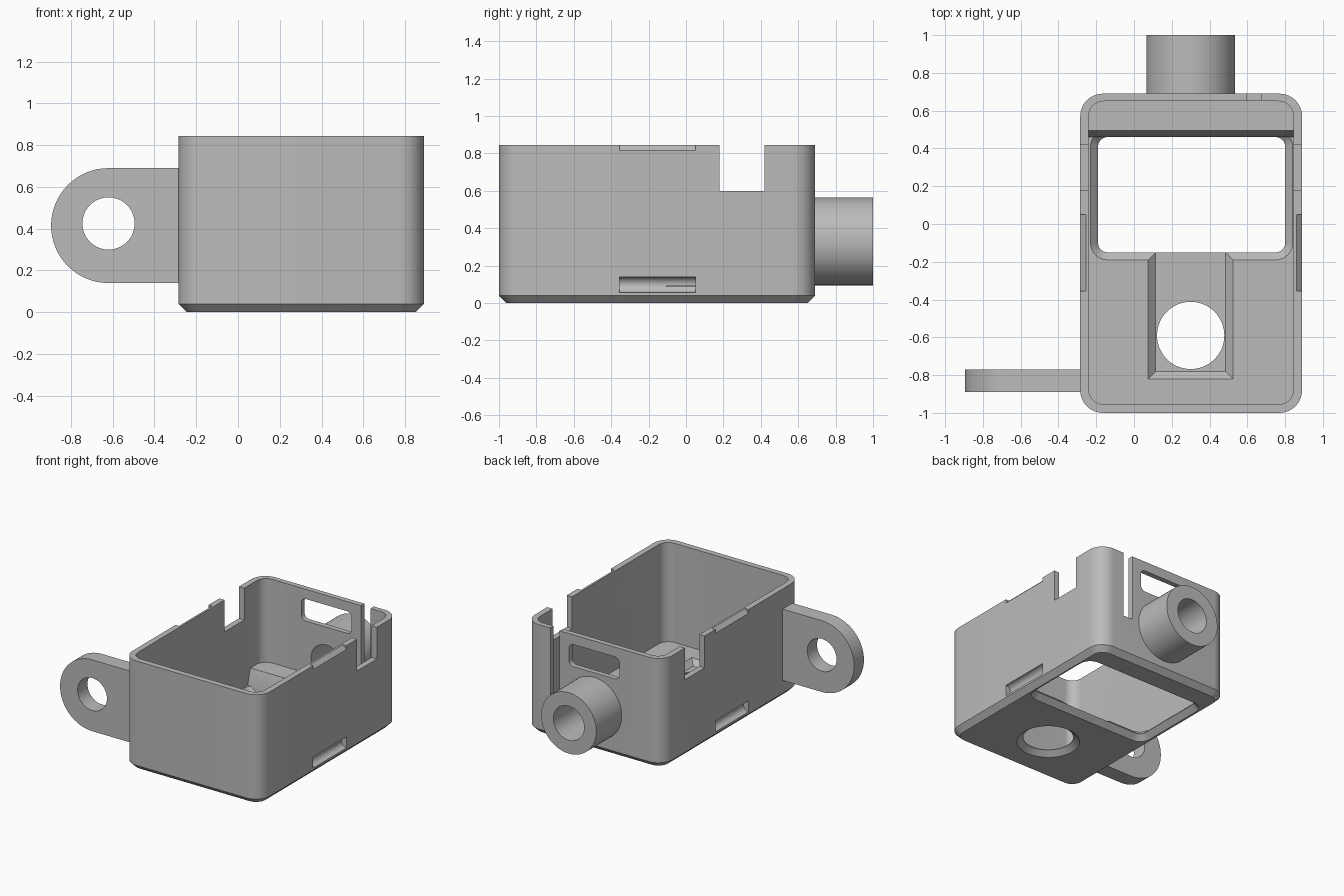
import bpy, bmesh
from math import cos, sin, pi, radians
from mathutils import Matrix

cube = bpy.data.objects.get("Cube")
if cube:
    bpy.data.objects.remove(cube, do_unlink=True)

grey = bpy.data.materials.new("plain grey")
grey.use_nodes = True
grey.diffuse_color = (0.5, 0.5, 0.5, 1)
grey.node_tree.nodes["Principled BSDF"].inputs["Base Color"].default_value = (0.5, 0.5, 0.5, 1)


def finish(name, bm):
    bmesh.ops.recalc_face_normals(bm, faces=bm.faces)
    mesh = bpy.data.meshes.new(name)
    bm.to_mesh(mesh)
    bm.free()
    mesh.materials.append(grey)
    ob = bpy.data.objects.new(name, mesh)
    bpy.context.collection.objects.link(ob)
    return ob


def loft(name, rings):
    """Closed solid through a list of point rings."""
    bm = bmesh.new()
    loops = [[bm.verts.new(p) for p in ring] for ring in rings]
    n = len(loops[0])
    for a, b in zip(loops, loops[1:]):
        for i in range(n):
            j = (i + 1) % n
            bm.faces.new((a[i], a[j], b[j], b[i]))
    bm.faces.new(loops[0])
    bm.faces.new(loops[-1])
    return finish(name, bm)


def rounded(x0, x1, y0, y1, r, steps=10):
    """Rounded rectangle as 2D points."""
    corners = [(x1 - r, y1 - r), (x0 + r, y1 - r), (x0 + r, y0 + r), (x1 - r, y0 + r)]
    return [(cx + r * cos((q + i / steps) * pi / 2), cy + r * sin((q + i / steps) * pi / 2))
            for q, (cx, cy) in enumerate(corners) for i in range(steps + 1)]


def circle(u, v, r, n=64):
    return [(u + r * cos(2 * pi * i / n), v + r * sin(2 * pi * i / n)) for i in range(n)]


def along_x(pts, a, b):
    return [[(x, u, v) for u, v in pts] for x in (a, b)]


def along_y(pts, a, b):
    return [[(u, y, v) for u, v in pts] for y in (a, b)]


def at_z(pts, z):
    return [(u, v, z) for u, v in pts]


def box(name, x0, x1, y0, y1, z0, z1):
    pts = [(x0, y0), (x1, y0), (x1, y1), (x0, y1)]
    return loft(name, [at_z(pts, z0), at_z(pts, z1)])


def cut(ob, cutters):
    """Subtract the cutters from ob and bake the result."""
    for c in cutters:
        c.hide_render = True
        mod = ob.modifiers.new("cut", 'BOOLEAN')
        mod.operation = 'DIFFERENCE'
        mod.solver = 'EXACT'
        mod.object = c
    deps = bpy.context.evaluated_depsgraph_get()
    baked = bpy.data.meshes.new_from_object(ob.evaluated_get(deps))
    ob.modifiers.clear()
    ob.data = baked


# Case: rounded tray with a chamfered underside
L, R, F, B = -0.285, 0.89, -1.0, 0.69
FLOOR, MID, TOP = 0.08, 0.04, 0.845
case = loft("case", [
    at_z(rounded(L + 0.04, R - 0.04, F + 0.04, B - 0.04, 0.08), 0),
    at_z(rounded(L, R, F, B, 0.12), MID),
    at_z(rounded(L, R, F, B, 0.12), TOP)])
inner = rounded(L + 0.045, R - 0.045, F + 0.045, B - 0.04, 0.08)
cutters = [loft("cavity_cutter", [at_z(inner, FLOOR), at_z(inner, 1)])]


# Floor window, flared above and below
def window(grow):
    return rounded(-0.19 - grow, 0.80 + grow, -0.15 - grow, 0.46 + grow, 0.05 + grow)


cutters.append(loft("window_cutter", [
    at_z(window(0.05), -0.01), at_z(window(0), MID), at_z(window(0.05), FLOOR + 0.01)]))


# Sloped trough that runs into the window
def trough(grow):
    x0, x1, y0, y1 = 0.115 - grow, 0.485 + grow, -0.78 - grow, 0
    return [(x0, y0), (x1, y0), (x1, y1), (x0, y1)]


cutters.append(loft("trough_cutter", [at_z(trough(0), MID), at_z(trough(0.05), FLOOR + 0.01)]))

# Countersunk round floor hole
cutters.append(loft("hole_cutter", [
    at_z(circle(0.30, -0.59, r), z) for r, z in ((0.235, -0.01), (0.178, 0.035), (0.178, 0.2))]))

# Side wall openings, grip grooves and rim chamfers
cutters.append(box("side_slot_cutter", -0.5, 1.1, 0.18, 0.42, 0.6, 1))
for side, x, s in (("right", L, 1), ("left", R, -1)):
    cutters.append(loft(side + "_groove_cutter", along_y(circle(x, 0.098, 0.042, 24), -0.355, 0.05)))
    rim = [(x - s * 0.01, TOP - 0.04), (x + s * 0.04, TOP + 0.01), (x - s * 0.01, TOP + 0.01)]
    cutters.append(loft(side + "_rim_cutter", along_y(rim, -0.355, 0.05)))

# Back wall slit, window and cable bore
cutters.append(box("slit_cutter", 0.595, 0.675, 0.6, 0.8, 0.33, 1))
cutters.append(loft("back_window_cutter", along_y(rounded(0.085, 0.515, 0.6, 0.77, 0.04, 6), 0.6, 0.8)))
bore = loft("bore_cutter", along_y(circle(0.30, 0.33, 0.132), 0.6, 1.1))
cutters.append(bore)
cut(case, cutters)

# Raised ledge behind the floor window
ledge_side = [(0.46, MID), (0.655, MID), (0.655, 0.2), (0.495, 0.2), (0.46, FLOOR)]
ledge = loft("back_ledge", along_x(ledge_side, L + 0.045, R - 0.045))

# Cable tube
tube = loft("cable_tube", along_y(circle(0.30, 0.33, 0.235), 0.67, 1.0))
cut(tube, [bore])

# Mounting tab with round end and hole
cx, cz, r = -0.62, 0.415, 0.275
arc = [(cx + r * cos(a), cz + r * sin(a)) for a in (radians(90 + 180 * i / 32) for i in range(33))]
tab = loft("mounting_tab", along_y(arc + [(L + 0.02, cz - r), (L + 0.02, cz + r)], -0.89, -0.77))
tab_hole = loft("tab_hole_cutter", along_y(circle(cx, 0.425, 0.125), -1, -0.6))
cut(tab, [tab_hole])

# Remove the helpers and shade
for c in cutters + [tab_hole]:
    bpy.data.objects.remove(c, do_unlink=True)
bpy.ops.object.select_all(action='DESELECT')
for ob in (case, ledge, tube, tab):
    ob.select_set(True)
bpy.context.view_layer.objects.active = case
bpy.ops.object.shade_smooth_by_angle(angle=radians(30))
